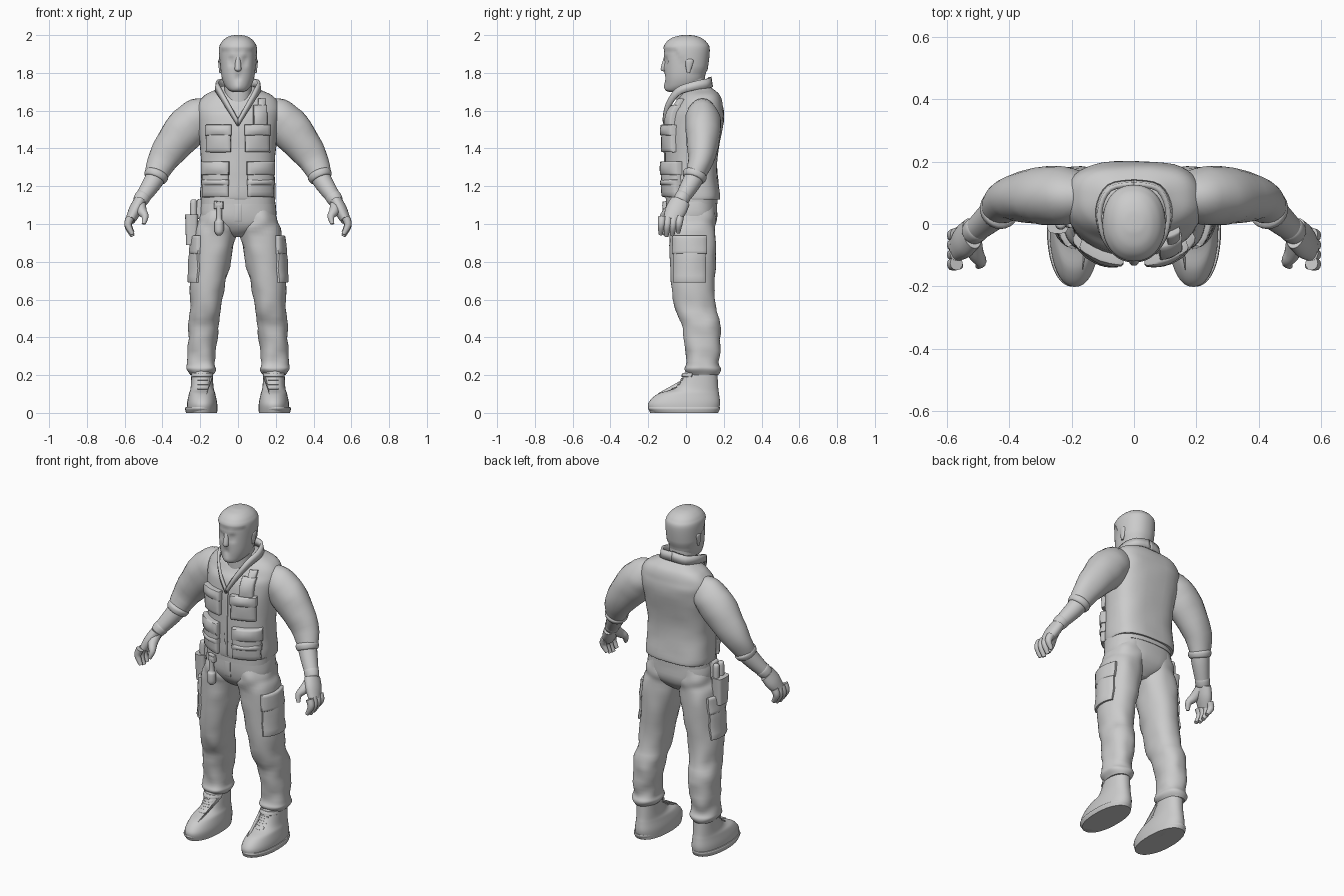
import bpy, bmesh, math
from mathutils import Vector, noise
from mathutils.bvhtree import BVHTree

default_cube = bpy.data.objects.get("Cube")
if default_cube:
    bpy.data.objects.remove(default_cube)

grey = bpy.data.materials.new("light grey")
grey.use_nodes = True
tone = (.6, .6, .6, 1)
grey.diffuse_color = tone
grey.node_tree.nodes["Principled BSDF"].inputs["Base Color"].default_value = tone
RIGHTWARD, BACKWARD, UPWARD = Vector((1, 0, 0)), Vector((0, 1, 0)), Vector((0, 0, 1))


def finish(name, bm):
    bmesh.ops.recalc_face_normals(bm, faces=bm.faces)
    mesh = bpy.data.meshes.new(name)
    bm.to_mesh(mesh)
    bm.free()
    mesh.materials.append(grey)
    obj = bpy.data.objects.new(name, mesh)
    bpy.context.collection.objects.link(obj)
    bpy.ops.object.select_all(action='DESELECT')
    obj.select_set(True)
    bpy.context.view_layer.objects.active = obj
    bpy.ops.object.shade_smooth_by_angle(angle=math.radians(50))
    return obj


def skin(name, rows, side=1, closed=False):
    """Join rows of points with quads; closed rows become a capped tube."""
    bm = bmesh.new()
    loops = [[bm.verts.new((p.x * side, p.y, p.z)) for p in row] for row in rows]
    for lower, upper in zip(loops, loops[1:]):
        for k in range(0 if closed else 1, len(lower)):
            bm.faces.new((lower[k - 1], lower[k], upper[k], upper[k - 1]))
    if closed:
        bm.faces.new(loops[0])
        bm.faces.new(loops[-1])
    return finish(name, bm)


def spline(points, steps=4):
    """Smooth curve through rows of numbers."""
    rows = [Vector(p) for p in points]
    rows = [rows[0]] + rows + [rows[-1]]
    curve = []
    for before, start, end, after in zip(rows, rows[1:], rows[2:], rows[3:]):
        leave, arrive = (end - before) / 2, (after - start) / 2
        for k in range(steps):
            t = k / steps
            ease = t * t * (3 - t - t)
            curve.append(start.lerp(end, ease) + leave * t * (1 - t) ** 2 - arrive * t * t * (1 - t))
    return curve + [rows[-1]]


def outline(centre, across, along, front, back, sides, fold):
    """Rounded cross-section, with its own squareness at front and back."""
    loop = []
    for k in range(sides):
        angle = math.tau * k / sides
        c, s = math.cos(angle), math.sin(angle)
        power = 2 / (back if s > 0 else front)
        arm = across * math.copysign(abs(c) ** power, c) + along * math.copysign(abs(s) ** power, s)
        point = centre + arm
        ripple = noise.noise(Vector((point.x, point.y, point.z * 1.5)) * 11)
        loop.append(point + arm.normalized() * fold * ripple)
    return loop


def stack(name, levels, side=1, x=0, lean=0, front=2.2, back=2.2, sides=40, fold=0, sculpt=None):
    """Upright body from levels of height, half width, front y and back y."""
    rows = []
    for z, width, near, far in spline(levels, 6):
        centre = Vector((x - lean * z * z, (near + far) / 2, z))
        loop = outline(centre, RIGHTWARD * width, BACKWARD * (far - near) / 2, front, back, sides, fold)
        rows.append([sculpt(p) for p in loop] if sculpt else loop)
    return skin(name, rows, side, True)


def limb(name, points, radii, side=1, depth=1, sides=24, fold=0):
    """Tube along a path, with one radius per point."""
    path = spline([(*p, r) for p, r in zip(points, radii)])
    rows = []
    for k, (*centre, radius) in enumerate(path):
        ahead, behind = path[min(k + 1, len(path) - 1)], path[max(k - 1, 0)]
        tangent = (ahead - behind).xyz
        across = BACKWARD.cross(tangent).normalized()
        along = tangent.cross(across).normalized()
        rows.append(outline(Vector(centre), across * radius, along * radius * depth, 2, 2, sides, fold))
    return skin(name, rows, side, True)


def panel(name, base, middle, height, width, tall, thick, side=1, lateral=False):
    """Padded panel laid on the front or the side of a base object."""
    mesh = base.data
    tree = BVHTree.FromPolygons([v.co for v in mesh.vertices], [p.vertices[:] for p in mesh.polygons])
    ray = RIGHTWARD * -side if lateral else BACKWARD
    slide = BACKWARD if lateral else RIGHTWARD * side
    cells = 8
    spread = [-.5] + [-math.cos(math.pi * k / cells) / 2 for k in range(cells + 1)] + [.5]
    rows = []
    for j, v in enumerate(spread):
        row = []
        for i, u in enumerate(spread):
            start = slide * (middle + width * u) + UPWARD * (height + tall * v) - ray
            point, normal = tree.ray_cast(start, ray)[:2]
            if point is None:
                point, normal = tree.find_nearest(start + ray * .8)[:2]
            if normal.dot(ray) > 0:
                normal.negate()
            rim = min(i, j, cells + 2 - i, cells + 2 - j)
            swell = 1 + math.cos(math.pi * u) * math.cos(math.pi * v) / 3
            lift = -.01 if rim == 0 else thick * (.8 if rim == 1 else swell)
            row.append(point + (normal - ray).normalized() * lift)
        rows.append(row)
    return skin(name, rows)


def pocket(name, base, middle, height, width, tall, thick, side, lateral=False):
    """Bellows pocket with a wider, thicker flap over its top."""
    panel(name, base, middle, height, width, tall, thick, side, lateral)
    panel(name + "_flap", base, middle, height + tall / 3, width * 1.06, tall * .4, thick * 1.25, side, lateral)


def face(p):
    # eye sockets, brow, nose, mouth and chin, pushed in or out from the front
    for x, z, size, push in ((.036, 1.865, .017, .015), (.03, 1.893, .017, -.006), (0, 1.825, .016, -.012),
                             (0, 1.774, .014, .007), (0, 1.725, .022, -.008)):
        spot = Vector((abs(p.x) - x, p.z - z))
        if p.y < 0:
            p = p + BACKWARD * push * math.exp(-spot.length_squared / size ** 2)
    # raised short hair above a hairline that drops towards the back
    drop = min(1, max(0, p.y + .06) * 10)
    if p.z > 1.925 - drop * .12:
        p = p + Vector((p.x, p.y, 0)).normalized() * .006
    return p


# head and neck
stack("head", [(1.7, .03, -.09, -.02), (1.71, .05, -.105, .02), (1.74, .074, -.11, .08), (1.8, .09, -.113, .105),
               (1.92, .095, -.115, .12), (1.96, .083, -.1, .105), (1.985, .058, -.07, .075), (1.997, .03, -.03, .04),
               (2, .005, -.01, .01)], sides=64, sculpt=face)
stack("nose", [(1.808, .01, -.12, -.09), (1.822, .018, -.134, -.09), (1.89, .011, -.115, -.09)], sides=16)
stack("neck", [(z, .072, -.05, .1) for z in (1.6, 1.78)])

# vest, hips and belt
vest = stack("vest", [(1.13, .19, -.1, .17), (1.15, .2, -.11, .18), (1.33, .195, -.11, .165), (1.55, .215, -.1, .2),
                      (1.63, .215, -.06, .195), (1.68, .18, -.03, .18), (1.71, .12, 0, .15), (1.73, .08, .01, .12)],
             front=2.1, back=3, fold=.004)
hips = stack("hips", [(.93, .03, -.03, .09), (.97, .13, -.075, .14), (1.03, .2, -.1, .165), (1.16, .19, -.1, .16)],
             front=2.5, back=2.5, fold=.004)
stack("belt", [(z, .197, -.106, .168) for z in (1.105, 1.14)], front=2.5, back=2.5)
panel("fly", hips, 0, 1.06, .04, .1, .004)
panel("vest_zip", vest, 0, 1.34, .016, .4, .005)

# arm joints shared by the sleeve, forearm and hand
socket, shoulder, biceps = Vector((.14, .09, 1.6)), Vector((.22, .09, 1.555)), Vector((.3, .09, 1.475))
elbow, hem, wrist = Vector((.395, .08, 1.345)), Vector((.44, .04, 1.24)), Vector((.52, -.03, 1.12))
knuckles = Vector((.57, -.08, 1.02))

for side, tag in ((1, "left_"), (-1, "right_")):
    # collar band, open in a V at the front
    low = spline([(0, -.11, 1.52), (.05, -.095, 1.6), (.1, -.04, 1.68), (.115, .05, 1.71), (.08, .12, 1.72),
                  (0, .135, 1.725)])
    high = [Vector((p.x * .95, p.y - .008, p.z + .03 + .025 * k / len(low))) for k, p in enumerate(low)]
    collar = skin(tag + "collar", [low, high], side)
    shell = collar.modifiers.new("thickness", 'SOLIDIFY')
    shell.thickness, shell.offset = .016, 0

    stack(tag + "ear", [(1.8, .005, .005, .02), (1.86, .011, -.005, .04), (1.875, .005, .01, .03)],
          side, x=.094, sides=16)

    # sleeve with rolled cuff, forearm, glove cuff and palm
    limb(tag + "sleeve", (socket, shoulder, biceps, elbow, hem), (.07, .107, .107, .082, .056), side, .86, fold=.006)
    for name, start, end, radius in (("sleeve_cuff", elbow, hem, .062), ("glove_cuff", hem, wrist, .04)):
        ring = [start.lerp(end, t) for t in (.7, .8, 1, 1.04)]
        limb(tag + name, ring, [radius * t for t in (.9, 1.05, .95, .7)], side)
    limb(tag + "forearm", (elbow, hem, wrist), (.05, .052, .036), side)
    limb(tag + "palm", (wrist, wrist.lerp(knuckles, .5), knuckles), (.033, .035, .026), side, 1.6)

    # fingers hang down and curl inwards
    for k, length in enumerate((.08, .09, .085, .07)):
        root = knuckles + BACKWARD * (k - 1.5) * .031 + UPWARD * .015
        bend = root + Vector((.012, -.004, -length / 2))
        tip = root + Vector((-.012, -.008, -length - .01))
        limb(f"{tag}finger_{k + 1}", (root, bend, tip), (.022, .019, .011), side, sides=12)
    limb(tag + "thumb", (wrist, (.51, -.09, 1.07), (.492, -.12, 1.04), (.5, -.135, 1)),
         (.03, .027, .019, .01), side, sides=12)

    # trouser leg with gathered hem
    leg = stack(tag + "trouser_leg", [(1.1, .09, -.08, .15), (1.02, .104, -.095, .162), (.93, .112, -.09, .157),
                                      (.6, .085, -.07, .155), (.45, .079, -.02, .185), (.28, .072, 0, .175),
                                      (.23, .08, -.01, .185), (.2, .06, .01, .17)],
                side, x=.2, lean=.09, fold=.011)
    pocket(tag + "cargo_pocket", leg, .02, .81, .165, .24, .014, side, True)

    # boot with sole, laces and ankle strap
    boot = stack(tag + "boot", [(0, .08, -.19, .17), (.05, .08, -.2, .18), (.1, .07, -.15, .175),
                                (.14, .06, -.05, .17), (.25, .056, .01, .165)], side, x=.19)
    stack(tag + "boot_sole", [(0, .08, -.18, .17), (.02, .085, -.2, .18), (.03, .082, -.2, .18)], side, x=.195)
    for k in range(3):
        panel(f"{tag}lace_{k + 1}", boot, .187, .13 + k * .024, .055, .012, .004, side)
    panel(tag + "boot_strap", boot, .187, .2, .11, .02, .008, side)

    # vest pockets
    pocket(tag + "chest_pocket", vest, .1, 1.45, .125, .14, .025, side)
    pocket(tag + "waist_pocket", vest, .115, 1.235, .13, .18, .025, side)
    panel(tag + "waist_band", vest, .115, 1.22, .135, .03, .03, side)

# chest radio, belt torch and holster with two tools
panel("chest_radio", vest, .115, 1.57, .07, .11, .024)
panel("chest_radio_top", vest, .125, 1.63, .04, .06, .018)
limb("belt_torch", [(-.1, -.11, z) for z in (1.12, 1.03, 1.01, .96, .94)], (.015, .015, .024, .024, .01))
panel("belt_torch_loop", hips, -.1, 1.1, .045, .04, .026)
stack("holster", [(.89, .03, -.02, .06), (1.05, .035, -.03, .07)], x=-.245, front=4, back=4)
panel("holster_strap", hips, .02, 1.08, .06, .1, .02, -1, True)
for k in range(2):
    limb(f"holster_tool_{k + 1}", [(-.235, k * .045, z) for z in (1, 1.11, 1.13)], (.017, .018, .01))
